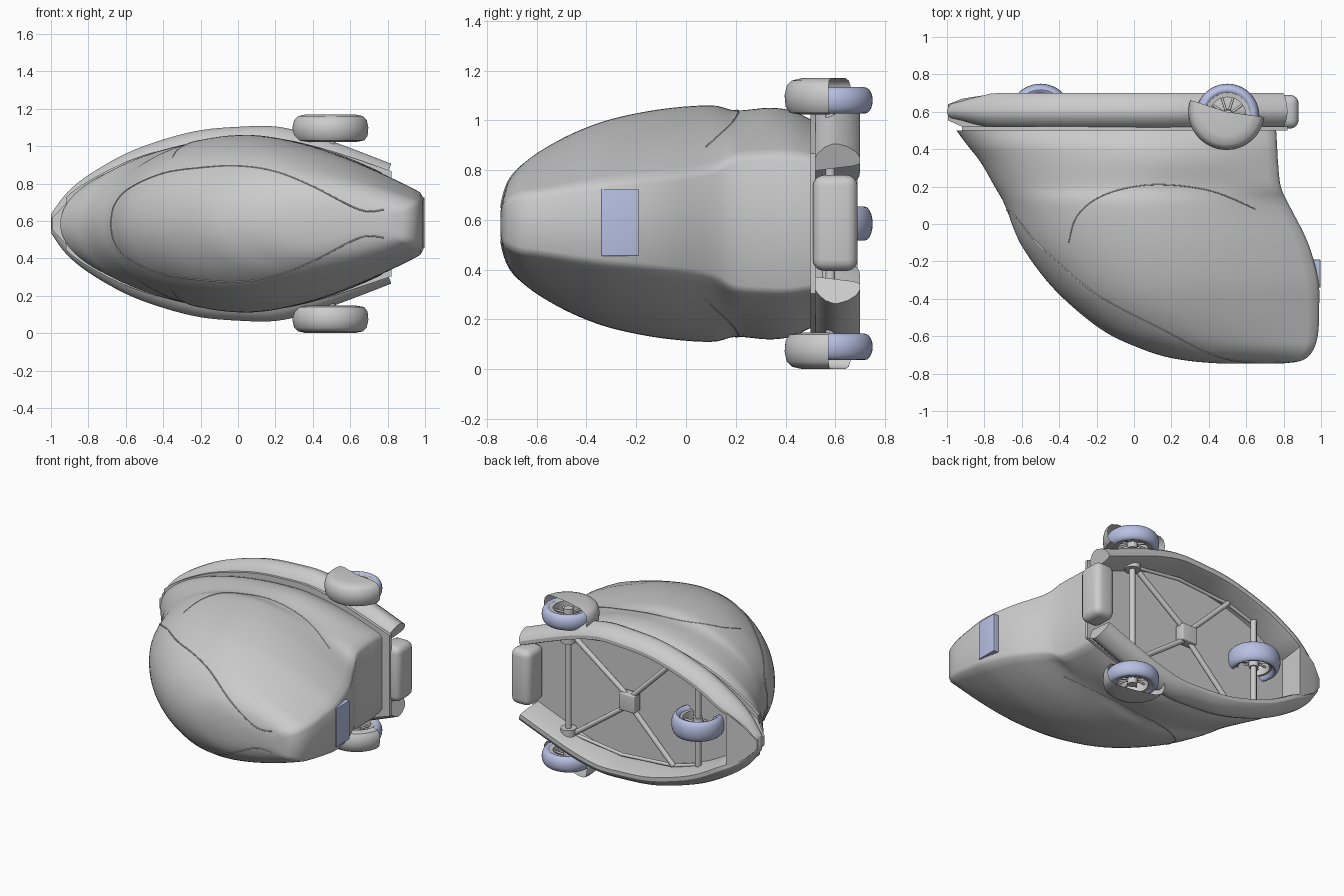
import bpy, bmesh, math
from mathutils import Vector
from mathutils.bvhtree import BVHTree

if "Cube" in bpy.data.objects:
    bpy.data.objects.remove(bpy.data.objects["Cube"])

ZC = 0.585  # mid plane of the vehicle, which lies on its side


def finish(name, bm, angle=35, mat=None):
    bmesh.ops.recalc_face_normals(bm, faces=bm.faces[:])
    me = bpy.data.meshes.new(name)
    bm.to_mesh(me)
    bm.free()
    ob = bpy.data.objects.new(name, me)
    bpy.context.collection.objects.link(ob)
    if mat:
        me.materials.append(mat)
    bpy.ops.object.select_all(action='DESELECT')
    ob.select_set(True)
    bpy.context.view_layer.objects.active = ob
    bpy.ops.object.shade_smooth_by_angle(angle=math.radians(angle))
    return ob


def grid(name, rows, closed=False, caps=False, angle=35, mat=None):
    bm = bmesh.new()
    vs = [[bm.verts.new(p) for p in r] for r in rows]
    n = len(rows[0])
    for a, b in zip(vs, vs[1:]):
        for i in range(n if closed else n - 1):
            j = (i + 1) % n
            bm.faces.new((a[i], a[j], b[j], b[i]))
    if caps:
        bm.faces.new(vs[0])
        bm.faces.new(vs[-1])
    bmesh.ops.remove_doubles(bm, verts=bm.verts[:], dist=1e-5)
    return finish(name, bm, angle, mat)


def smooth(pts, steps):
    out = []
    for i in range(len(pts) - 1):
        p = [Vector(pts[min(max(i + k, 0), len(pts) - 1)]) for k in (-1, 0, 1, 2)]
        for s in range(steps):
            t = s / steps
            out.append(0.5 * (2 * p[1] + (p[2] - p[0]) * t
                              + (2 * p[0] - 5 * p[1] + 4 * p[2] - p[3]) * t * t
                              + (3 * p[1] - p[0] - 3 * p[2] + p[3]) * t ** 3))
    return out + [Vector(pts[-1])]


def box(name, lo, hi, bevel=0.0, mat=None):
    bm = bmesh.new()
    bmesh.ops.create_cube(bm, size=1)
    for v in bm.verts:
        v.co = [(l + h) / 2 + c * (h - l) for l, h, c in zip(lo, hi, v.co)]
    if bevel:
        bmesh.ops.bevel(bm, geom=bm.edges[:], offset=bevel, segments=4, profile=0.5, affect='EDGES')
    return finish(name, bm, 35, mat)


def tube(name, pts, r):
    cu = bpy.data.curves.new(name, 'CURVE')
    cu.dimensions = '3D'
    cu.bevel_depth, cu.bevel_resolution, cu.use_fill_caps = r, 3, True
    sp = cu.splines.new('POLY')
    sp.points.add(len(pts) - 1)
    for q, p in zip(sp.points, pts):
        q.co = (*p, 1)
    ob = bpy.data.objects.new(name, cu)
    bpy.context.collection.objects.link(ob)
    return ob


def lathe(name, cx, cy, cz, prof, a0=0, a1=360, side=1, mat=None, closed=False):
    rows = []
    for i in range(49):
        a = math.radians(a0 + (a1 - a0) * i / 48)
        rows.append([(cx + r * math.cos(a), cy + r * math.sin(a), cz + side * z) for r, z in prof])
    return grid(name, rows, closed=closed, mat=mat)


blue = bpy.data.materials.new("pale_blue")
blue.diffuse_color = (0.48, 0.53, 0.77, 1)
blue.use_nodes = True
blue.node_tree.nodes["Principled BSDF"].inputs["Base Color"].default_value = blue.diffuse_color

# Body shell: level sections of (y, front x, rear x, half width, rear half width, widest x)
table = [(0.5, -0.95, 0.76, 0.42, 0.27, 0.1), (0.42, -0.89, 0.765, 0.455, 0.28, 0.1),
         (0.33, -0.82, 0.77, 0.465, 0.28, 0.1), (0.2, -0.745, 0.785, 0.455, 0.27, 0.05),
         (0.1, -0.69, 0.83, 0.475, 0.22, 0.05), (-0.1, -0.61, 0.93, 0.46, 0.19, 0.1),
         (-0.3, -0.47, 0.985, 0.42, 0.17, 0.15), (-0.45, -0.32, 0.99, 0.365, 0.15, 0.2),
         (-0.58, -0.15, 0.985, 0.295, 0.13, 0.3), (-0.66, 0.02, 0.965, 0.235, 0.12, 0.4),
         (-0.71, 0.17, 0.93, 0.175, 0.1, 0.45), (-0.735, 0.32, 0.88, 0.11, 0.08, 0.5),
         (-0.745, 0.45, 0.8, 0.05, 0.04, 0.6)]
rows = []
for y, xf, xr, hw, hr, xm in smooth(table, 5):
    half = []
    for i in range(25):
        a = i / 24 * math.pi / 2
        half.append((xm - (xm - xf) * math.cos(a), hw * math.sin(a)))
    for i in range(1, 17):
        u = i / 16
        half.append((xm + (xr - 0.015 - xm) * u, hr + (hw - hr) * (1 - u ** 1.7)))
    half.append((xr, hr - 0.025))
    rows.append([(x, y, ZC + z) for x, z in half] + [(x, y, ZC - z) for x, z in half[:0:-1]])
body = grid("body_shell", rows, closed=True, caps=True, angle=40)

# Canopy and side window seams, laid on the shell
tree = BVHTree.FromPolygons([v.co for v in body.data.vertices], [p.vertices for p in body.data.polygons])
canopy = [(-0.68, 0.0), (-0.66, 0.1), (-0.58, 0.19), (-0.4, 0.27), (-0.2, 0.3), (0, 0.31), (0.2, 0.28),
          (0.4, 0.2), (0.65, 0.075), (0.78, 0.075)]
window = [(-0.35, -0.1), (-0.3, 0.05), (-0.15, 0.16), (0.1, 0.21), (0.4, 0.18), (0.65, 0.08)]
for s, tag in ((1, "upper"), (-1, "lower")):
    hits = [tree.ray_cast(Vector((p[0], -2, ZC + s * p[1])), Vector((0, 1, 0)))[0] for p in smooth(canopy, 6)]
    tube("canopy_seam_" + tag, [h for h in hits if h], 0.004)
    hits = [tree.ray_cast(Vector((p[0], p[1], ZC + s * 2)), Vector((0, 0, -s)))[0] for p in smooth(window, 6)]
    tube("window_seam_" + tag, [h for h in hits if h], 0.003)

# Belt skirt around the underside, rounded outside and open at the back
plan = smooth([(-1, 0.05), (-0.92, 0.16), (-0.8, 0.26), (-0.6, 0.375), (-0.4, 0.45), (-0.2, 0.5), (0, 0.518),
               (0.2, 0.52), (0.4, 0.475), (0.6, 0.405), (0.82, 0.32)], 4)
path = [Vector((p.x, -p.y)) for p in reversed(plan)] + plan
section = [(0.115, 0.5), (0.08, 0.507), (0.04, 0.53), (0.012, 0.56), (0, 0.59), (0, 0.612),
           (0.012, 0.65), (0.035, 0.685), (0.06, 0.7), (0.085, 0.7), (0.095, 0.67), (0.115, 0.52)]
rows = []
for i, p in enumerate(path):
    d = (path[min(i + 1, len(path) - 1)] - path[max(i - 1, 0)]).normalized()
    nrm = Vector((d.y, -d.x))
    if nrm.dot(Vector((0.1, 0)) - p) < 0:
        nrm = -nrm
    k = min(1, 0.45 + (p.x + 1) * 2.6)  # nose tapers in height
    rows.append([(p.x + nrm.x * o * k, 0.6 + (y - 0.6) * k, ZC + p.y + nrm.y * o * k) for o, y in section])
grid("belt_skirt", rows, closed=True, caps=True, angle=30)

# Solid nose wedge
grid("nose_wedge", [[(x, y0, ZC - w), (x, y0, ZC + w), (x, y1, ZC + w), (x, y1, ZC - w)]
     for x, y0, y1, w in ((-0.995, 0.555, 0.64, 0.03), (-0.92, 0.52, 0.67, 0.11), (-0.79, 0.5, 0.69, 0.19))],
     closed=True, caps=True, angle=20)

# Floor plate, rear bumper and number plate
floor = [(p.x, p.y * 0.88) for p in plan[4:]]
ring = [(x, ZC + z) for x, z in floor] + [(x, ZC - z) for x, z in reversed(floor)]
grid("floor_plate", [[(x, y, z) for x, z in ring] for y in (0.5, 0.52)], closed=True, caps=True)
box("rear_bumper", (0.73, 0.51, 0.395), (0.88, 0.69, 0.78), 0.045)
box("number_plate", (0.955, -0.34, 0.455), (0.997, -0.19, 0.725), 0.004, blue)

# Chassis frame
box("frame_hub", (-0.02, 0.53, ZC - 0.06), (0.1, 0.6, ZC + 0.06), 0.006)
for s, tag in ((1, "upper"), (-1, "lower")):
    tube("rear_strut_" + tag, [(0.06, 0.565, ZC + s * 0.04), (0.47, 0.565, ZC + s * 0.34)], 0.018)
    tube("front_strut_" + tag, [(0.02, 0.565, ZC + s * 0.04), (-0.3, 0.565, ZC + s * 0.36)], 0.018)
    tube("side_rail_" + tag, [(0.5, 0.56, ZC + s * 0.34), (0.1, 0.56, ZC + s * 0.39),
                              (-0.3, 0.56, ZC + s * 0.36), (-0.5, 0.56, ZC + s * 0.3)], 0.012)
    lathe("axle_boss_" + tag, 0.5, 0.58, ZC + s * 0.34,
          [(0, -0.04), (0.05, -0.04), (0.05, 0.04), (0, 0.04)])
tube("rear_axle", [(0.5, 0.58, 0.09), (0.5, 0.58, 2 * ZC - 0.09)], 0.02)
tube("front_axle", [(-0.5, 0.58, ZC - 0.3), (-0.5, 0.58, ZC + 0.3)], 0.02)


# Wheels with tyre, rim, hub and spokes
def wheel(tag, x, z, w):
    y, circle = 0.58, [i * math.tau / 20 for i in range(20)]
    lathe(tag + "_tyre", x, y, z, [(0.138 + 0.032 * math.cos(a), w * math.sin(a)) for a in circle],
          mat=blue, closed=True)
    lathe(tag + "_rim", x, y, z, [(0.122, -0.045), (0.1, -0.042), (0.098, 0.042), (0.122, 0.045)], closed=True)
    lathe(tag + "_hub", x, y, z, [(0, -0.04), (0.03, -0.04), (0.034, 0), (0.03, 0.04), (0, 0.04)])
    for i in range(10):
        a = i * math.tau / 10
        tube(f"{tag}_spoke_{i}", [(x + r * math.cos(a), y + r * math.sin(a), z) for r in (0.02, 0.105)], 0.007)


wheel("front_wheel", -0.5, ZC, 0.068)
for s, tag in ((1, "upper"), (-1, "lower")):
    wheel("rear_wheel_" + tag, 0.5, ZC + s * 0.495, 0.053)
    # Half-round wheel fender, closed on the outside
    lathe("fender_" + tag, 0.495, 0.6, ZC + s * 0.585,
          [(0.0, 0.003), (0.13, 0.0), (0.175, 0.01), (0.195, 0.03), (0.204, 0.07),
           (0.2, 0.115), (0.182, 0.14), (0.14, 0.147)], 162, 352, side=-s)
